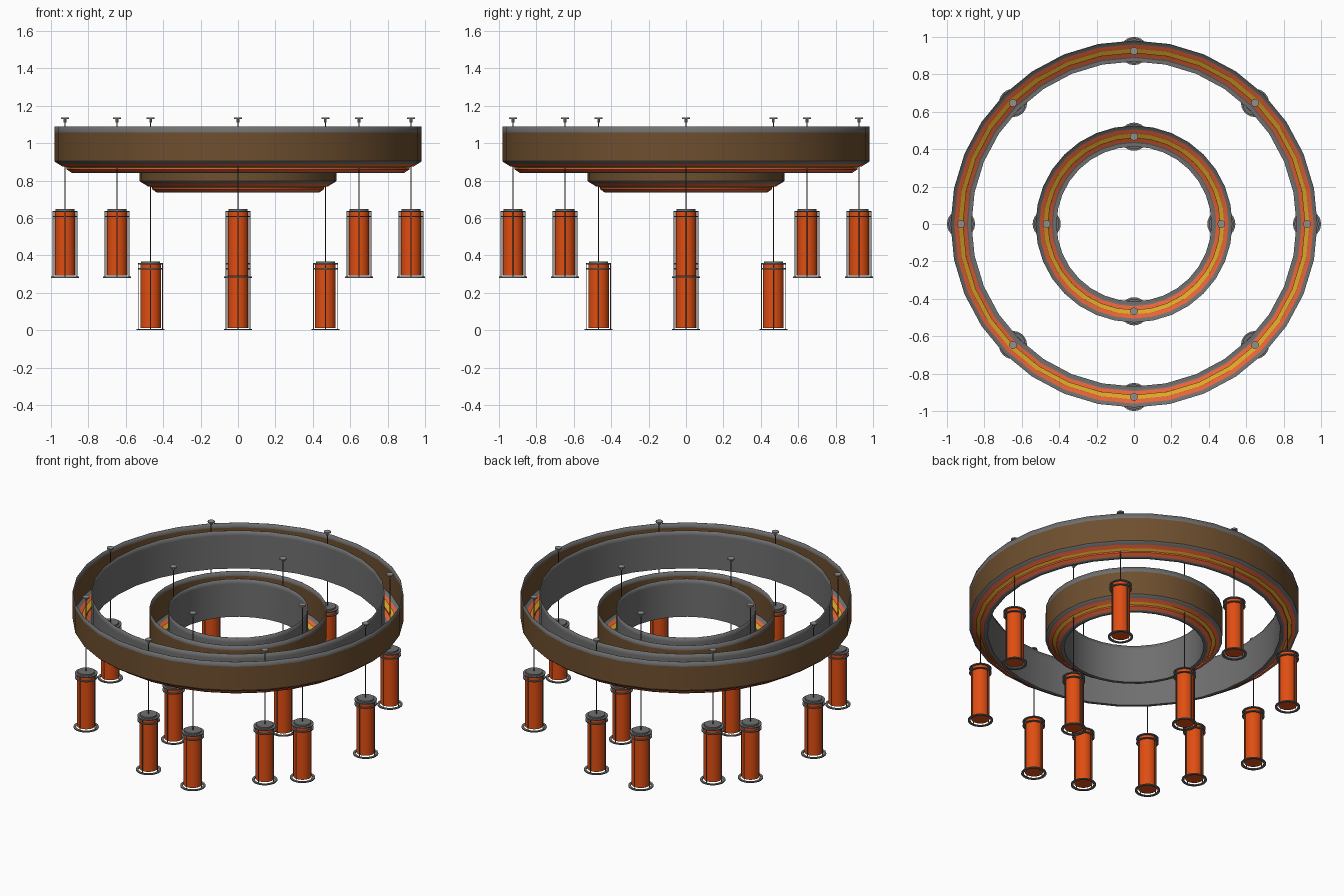
import bpy, bmesh, math
from mathutils import Matrix, Vector

if "Cube" in bpy.data.objects:
    bpy.data.objects.remove(bpy.data.objects["Cube"])


def mat(name, rgb):
    m = bpy.data.materials.new(name)
    m.diffuse_color = (*rgb, 1)
    m.use_nodes = True
    m.node_tree.nodes["Principled BSDF"].inputs["Base Color"].default_value = m.diffuse_color
    return m


BROWN = mat("brown", (0.155, 0.078, 0.028))
GREY = mat("metal_grey", (0.16, 0.16, 0.16))
SALMON = mat("stripe_orange", (0.80, 0.125, 0.04))
YELLOW = mat("stripe_yellow", (0.72, 0.38, 0.02))
ORANGE = mat("lamp_orange", (0.74, 0.075, 0.006))
DARK = mat("dark_wire", (0.06, 0.06, 0.06))
PALE = mat("pale_metal", (0.28, 0.28, 0.28))


def finish(bm, name, mats):
    me = bpy.data.meshes.new(name)
    bm.to_mesh(me)
    bm.free()
    for m in mats:
        me.materials.append(m)
    ob = bpy.data.objects.new(name, me)
    bpy.context.collection.objects.link(ob)
    bpy.ops.object.select_all(action='DESELECT')
    ob.select_set(True)
    bpy.context.view_layer.objects.active = ob
    bpy.ops.object.shade_smooth_by_angle(angle=math.radians(25))
    return ob


def lathe(name, prof, seg_mats, mats, n=32, closed=False, loc=(0, 0, 0)):
    """Revolve (r, z) points; seg_mats is the material index of each segment."""
    bm = bmesh.new()
    rings = [[bm.verts.new((loc[0] + r * math.cos(2 * math.pi * i / n),
                            loc[1] + r * math.sin(2 * math.pi * i / n), loc[2] + z))
              for i in range(n)] for r, z in prof]
    for k in range(len(prof) if closed else len(prof) - 1):
        a, b = rings[k], rings[(k + 1) % len(prof)]
        for i in range(n):
            j = (i + 1) % n
            f = bm.faces.new((a[i], a[j], b[j], b[i]))
            f.material_index = seg_mats[k]
    bmesh.ops.recalc_face_normals(bm, faces=bm.faces)
    return finish(bm, name, mats)


def cylinder(name, r, z0, z1, x, y, m, n=24):
    bm = bmesh.new()
    bmesh.ops.create_cone(bm, cap_ends=True, segments=n, radius1=r, radius2=r, depth=z1 - z0,
                          matrix=Matrix.Translation((x, y, (z0 + z1) / 2)))
    return finish(bm, name, [m])


def hoop(name, r0, r1, z0, z1, x, y, m):
    return lathe(name, [(r0, z0), (r1, z0), (r1, z1), (r0, z1)], [0] * 4, [m], 24, True, (x, y, 0))


# Open-topped channel: offset from the channel centre line, height from its lowest edge
PROFILE = [(0.055, 0.248), (0.055, 0.216), (0.055, 0.062), (0.050, 0.056), (0.036, 0.048),
           (0.013, 0.033), (0.013, 0.042), (-0.010, 0.027), (-0.010, 0.018),
           (-0.030, 0.004), (-0.037, 0.0), (-0.055, 0.0), (-0.055, 0.216), (-0.055, 0.248)]
SEG = [1, 0, 1, 1, 2, 2, 3, 2, 2, 1, 1, 1, 1]


def channel(name, rc, z):
    ob = lathe(name, [(rc + o, z + h) for o, h in PROFILE], SEG, [BROWN, GREY, SALMON, YELLOW], 32)
    s = ob.modifiers.new("sheet", 'SOLIDIFY')
    s.thickness = 0.002
    s.offset = 0


def pendant(name, x, y, z):
    # suspension wire and ceiling button
    cylinder(name + "_wire", 0.003, z + 0.36, 1.13, x, y, DARK, 8)
    cylinder(name + "_wire_collar", 0.007, 1.11, 1.128, x, y, PALE, 8)
    cylinder(name + "_ceiling_button", 0.021, 1.128, 1.136, x, y, PALE, 12)
    # shade and cap
    cylinder(name + "_shade", 0.055, z + 0.012, z + 0.352, x, y, ORANGE)
    cylinder(name + "_cap", 0.051, z + 0.352, z + 0.368, x, y, GREY)
    # cage hoops
    hoop(name + "_base_hoop", 0.060, 0.075, z, z + 0.006, x, y, GREY)
    hoop(name + "_lower_hoop", 0.055, 0.067, z + 0.325, z + 0.331, x, y, GREY)
    hoop(name + "_upper_hoop", 0.051, 0.067, z + 0.352, z + 0.358, x, y, GREY)
    # upright rods
    for k in range(4):
        a = k * math.pi / 2
        cylinder(f"{name}_rod_{k}", 0.0025, z + 0.003, z + 0.355,
                 x + 0.0635 * math.cos(a), y + 0.0635 * math.sin(a), GREY, 6)


channel("outer_ring", 0.925, 0.842)
channel("inner_ring", 0.470, 0.737)

for i in range(8):
    a = i * math.pi / 4
    # diagonal lamps sit slightly closer in, on the ring's faceted centre line
    r = 0.925 if i % 2 == 0 else 0.915
    pendant(f"outer_lamp_{i}", r * math.cos(a), r * math.sin(a), 0.28)
for i in range(4):
    a = i * math.pi / 2
    pendant(f"inner_lamp_{i}", 0.467 * math.cos(a), 0.467 * math.sin(a), 0.0)
